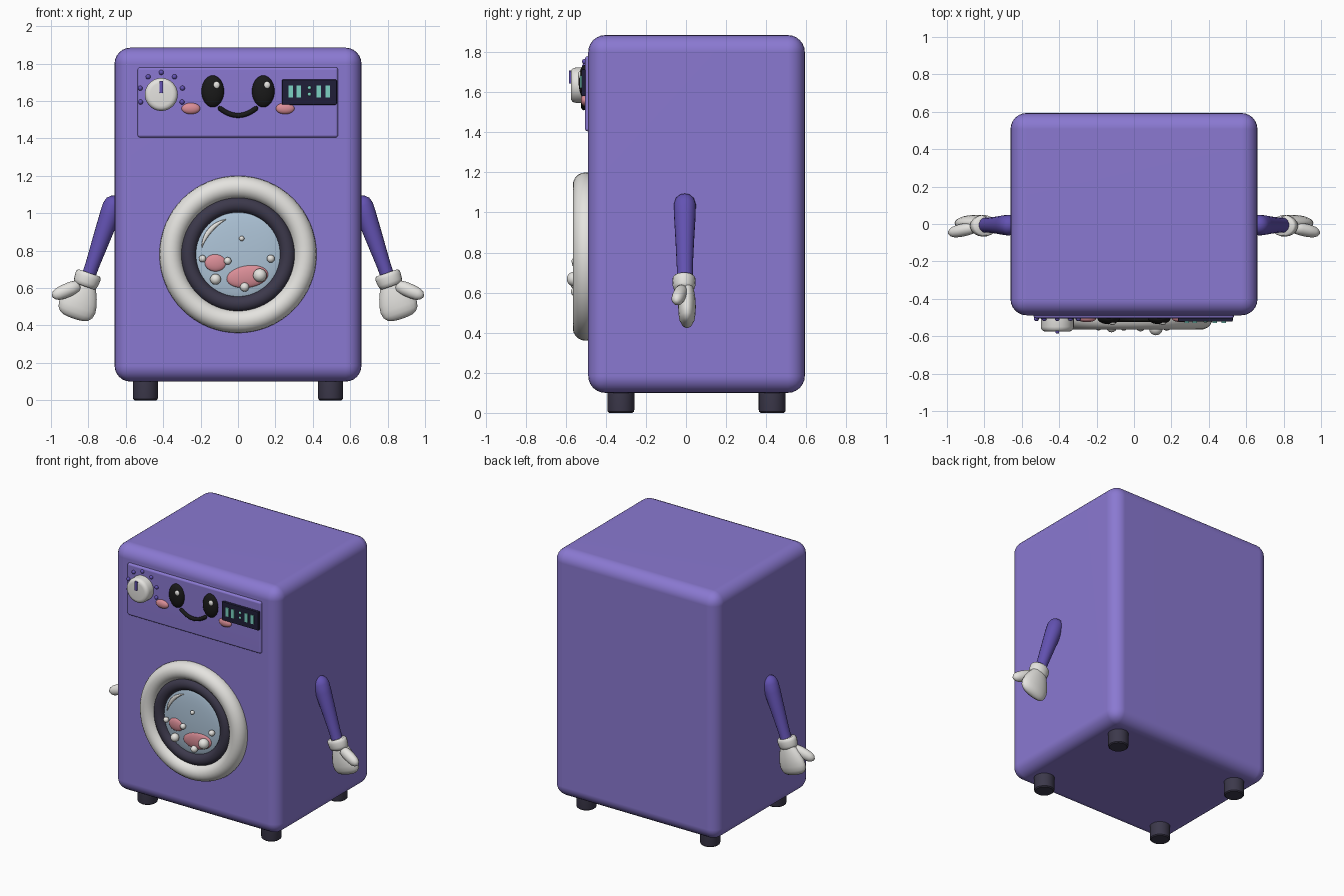
import bpy, bmesh
from math import sin, cos, pi, radians
from mathutils import Vector, Matrix

cube = bpy.data.objects.get("Cube")
if cube:
    bpy.data.objects.remove(cube, do_unlink=True)


def material(name, *rgb):
    m = bpy.data.materials.new(name)
    m.use_nodes = True
    m.diffuse_color = (*rgb, 1)
    m.node_tree.nodes["Principled BSDF"].inputs["Base Color"].default_value = (*rgb, 1)
    return m


LILAC = material("lilac", .255, .19, .64)
VIOLET = material("violet", .125, .085, .45)
WHITE = material("warm white", .78, .77, .74)
CHARCOAL = material("charcoal", .045, .04, .07)
BLACK = material("black", .01, .01, .01)
NAVY = material("navy", .014, .013, .04)
TEAL = material("teal", .2, .65, .55)
GLASS = material("pale blue", .42, .55, .68)
PINK = material("pink", .7, .27, .31)


def finish(name, bm, mat, angle=35):
    bmesh.ops.remove_doubles(bm, verts=bm.verts, dist=1e-5)
    bmesh.ops.recalc_face_normals(bm, faces=bm.faces)
    me = bpy.data.meshes.new(name)
    bm.to_mesh(me)
    bm.free()
    me.materials.append(mat)
    ob = bpy.data.objects.new(name, me)
    bpy.context.collection.objects.link(ob)
    bpy.ops.object.select_all(action='DESELECT')
    ob.select_set(True)
    bpy.context.view_layer.objects.active = ob
    bpy.ops.object.shade_smooth_by_angle(angle=radians(angle))
    return ob


def box(name, lo, hi, mat, bevel=0, segments=4):
    lo, hi = Vector(lo), Vector(hi)
    bm = bmesh.new()
    bmesh.ops.create_cube(bm, size=1)
    bmesh.ops.scale(bm, vec=hi - lo, verts=bm.verts)
    bmesh.ops.translate(bm, vec=(lo + hi) / 2, verts=bm.verts)
    if bevel:
        bmesh.ops.bevel(bm, geom=bm.edges[:], offset=bevel, segments=segments,
                        profile=.5, affect='EDGES')
    ob = finish(name, bm, mat)
    ob.modifiers.new("flat_faces", 'WEIGHTED_NORMAL').keep_sharp = True
    return ob


def ball(name, loc, radii, mat, tilt=0):
    bm = bmesh.new()
    bmesh.ops.create_uvsphere(bm, u_segments=28, v_segments=16, radius=1)
    bmesh.ops.transform(bm, verts=bm.verts, matrix=Matrix.Translation(loc)
                        @ Matrix.Rotation(tilt, 4, 'Y') @ Matrix.Diagonal((*radii, 1)))
    return finish(name, bm, mat)


def skin(bm, rings, closed=False):
    """Join successive vertex rings with quads, capping or closing the ends."""
    rows = [[bm.verts.new(p) for p in ring] for ring in rings]
    n = len(rows[0])
    for a, b in zip(rows, rows[1:] + rows[:1] if closed else rows[1:]):
        for i in range(n):
            j = (i + 1) % n
            bm.faces.new((a[i], a[j], b[j], b[i]))
    if not closed:
        bm.faces.new(rows[0])
        bm.faces.new(rows[-1])


def lathe(name, centre, profile, mat, axis='Y', steps=64, closed=False):
    """Turn (radius, height) points; Y turns around the depth axis, facing front."""
    bm, c, rings = bmesh.new(), Vector(centre), []
    for r, h in profile:
        ring = []
        for k in range(steps):
            u, v = r * cos(2 * pi * k / steps), r * sin(2 * pi * k / steps)
            ring.append(c + Vector((u, -h, v) if axis == 'Y' else (u, v, h)))
        rings.append(ring)
    skin(bm, rings, closed)
    return finish(name, bm, mat)


def tube(name, points, mat, steps=20):
    """Loft ellipses along (x, y, z, half width, half depth) stations."""
    bm, rings = bmesh.new(), []
    path = [Vector(p[:3]) for p in points]
    for i, p in enumerate(points):
        t = (path[min(i + 1, len(path) - 1)] - path[max(i - 1, 0)]).normalized()
        side = t.cross(Vector((0, 1, 0))).normalized()
        depth = side.cross(t)
        angles = [2 * pi * k / steps for k in range(steps)]
        rings.append([path[i] + side * p[3] * cos(a) + depth * p[4] * sin(a) for a in angles])
    skin(bm, rings)
    return finish(name, bm, mat, 60)


def oval_ring(name, r, depth, half_w, half_d, mat):
    angles = [2 * pi * k / 20 for k in range(20)]
    lathe(name, (0, 0, .78), [(r + half_w * cos(a), depth + half_d * sin(a)) for a in angles],
          mat, closed=True)


# Cabinet and feet
box("cabinet", (-.66, -.488, .1), (.66, .593, 1.885), LILAC, .085, 6)
for x, sx in ((-.495, "right"), (.495, "left")):
    for y, sy in ((-.325, "front"), (.43, "back")):
        lathe(f"{sy}_{sx}_foot", (x, y, 0),
              [(.058, 0), (.065, .006), (.067, .015), (.067, .13)], CHARCOAL, 'Z', 32)

# Control panel
box("control_panel", (-.537, -.504, 1.405), (.535, -.45, 1.78), LILAC, .014, 3)

# Dial with pointer and tick dots
DIAL = Vector((-.41, 0, 1.635))
lathe("dial", DIAL, [(.088, .49), (.088, .55), (.084, .564), (.074, .573), (.06, .575)],
      WHITE, steps=40)
box("dial_pointer", (-.42, -.585, 1.643), (-.4, -.56, 1.708), VIOLET, .004, 2)
for i in range(7):
    a = radians(-20 + i * 220 / 6)
    ball("dial_dot", DIAL + Vector((.118 * cos(a), -.506, .118 * sin(a))), (.013,) * 3, VIOLET)

# Face
for s, side in ((-1, "right"), (1, "left")):
    ball(f"{side}_eye", (s * .135, -.504, 1.652), (.06, .032, .085), BLACK)
    ball(f"{side}_eye_glint", (s * .135 + .02, -.53, 1.685), (.017, .01, .019), WHITE)
    ball(f"{side}_cheek", (s * .252, -.505, 1.56), (.05, .02, .03), PINK)
smile = []
for i in range(25):
    u = -1 + i / 12
    r = .013 if abs(u) < .99 else .006
    smile.append((u * .105, -.51, 1.523 + .045 * u * u, r, r))
tube("smile", smile, BLACK, 12)

# Clock display
box("display", (.235, -.522, 1.58), (.528, -.49, 1.715), NAVY, .006, 2)
for x in (.283, .326, .433, .481):
    box("display_bar", (x - .012, -.528, 1.62), (x + .012, -.519, 1.683), TEAL)
for z in (1.636, 1.671):
    ball("display_colon_dot", (.382, -.521, z), (.01, .007, .01), TEAL)

# Round door: pale rim, dark gasket and domed window
oval_ring("door_rim", .358, .5, .062, .065, WHITE)
oval_ring("door_gasket", .265, .51, .042, .042, CHARCOAL)
lathe("door_window", (0, 0, .78),
      [(.245, .49)] + [(.245 * cos(a), .51 + .03 * sin(a))
                       for a in (i * pi / 16 for i in range(8))] + [(.01, .54)], GLASS)

# Laundry, bubbles and window glint
ball("small_laundry", (-.12, -.533, .735), (.058, .017, .046), PINK)
ball("large_laundry", (.05, -.533, .662), (.112, .02, .06), PINK, radians(-8))
for x, z, r in ((-.19, .757, .019), (-.055, .745, .02), (-.12, .647, .029), (.117, .668, .036),
                (.035, .605, .024), (.175, .757, .021), (.02, .865, .014)):
    ball("bubble", (x, -.559 if r > .03 else -.55, z), (r,) * 3, WHITE)
glint = []
for i in range(13):
    a = radians(169 - i * 5)
    w = .002 + .011 * sin(pi * i / 12)
    glint.append((.197 * cos(a), -.531, .78 + .197 * sin(a), w, .008))
tube("window_glint", glint, WHITE, 10)

# Arms with gloved hands
AXIS = Vector((.33, 0, -.944))
WRIST = Vector((.808, -.01, .645))


def stations(s, start, along, rows):
    out = []
    for t, w, d in rows:
        p = start + along * t
        out.append((s * p.x, p.y, p.z, w, d))
    return out


for s, side in ((-1, "right"), (1, "left")):
    tube(f"{side}_arm", stations(s, Vector((.668, -.006, 1.04)), AXIS, (
        (-.054, .008, .008), (-.047, .028, .028), (-.03, .046, .046), (0, .055, .055),
        (.06, .054, .054), (.2, .046, .046), (.33, .038, .04), (.42, .036, .04))), VIOLET)
    tube(f"{side}_cuff", stations(s, WRIST, AXIS, (
        (-.034, .05, .04), (-.038, .06, .05), (-.03, .068, .056), (-.015, .07, .058),
        (.015, .067, .056), (.032, .062, .05), (.038, .05, .04))), WHITE)
    tube(f"{side}_palm", stations(s, WRIST + Vector((0, .015, 0)), AXIS, (
        (.01, .05, .03), (.04, .066, .036), (.08, .084, .042), (.12, .097, .044),
        (.155, .102, .043), (.185, .096, .039), (.205, .08, .029), (.216, .055, .016),
        (.22, .02, .006))), WHITE)
    tube(f"{side}_thumb", stations(s, Vector((.85, -.018, .615)), Vector((.9, -.2, -.38)), (
        (0, .02, .02), (.012, .032, .03), (.045, .037, .034), (.09, .037, .034),
        (.125, .033, .03), (.145, .024, .021), (.157, .008, .008))), WHITE)
